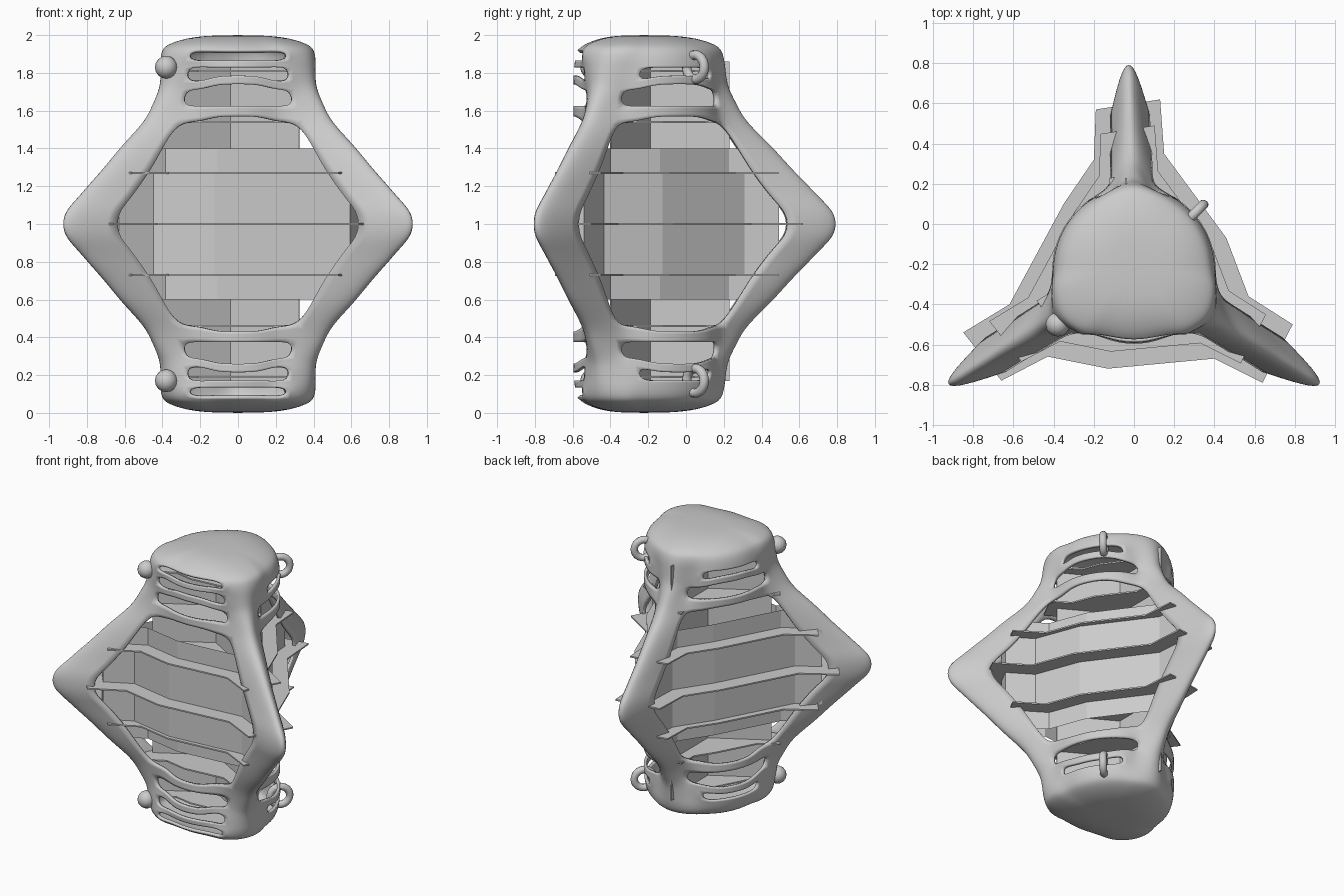
import bpy, bmesh, math
from mathutils import Vector

if "Cube" in bpy.data.objects:
    bpy.data.objects.remove(bpy.data.objects["Cube"])

CX, CY = -0.04, -0.19


def make(name, bm, smooth=False):
    bmesh.ops.recalc_face_normals(bm, faces=bm.faces)
    me = bpy.data.meshes.new(name)
    bm.to_mesh(me)
    bm.free()
    if smooth:
        for p in me.polygons:
            p.use_smooth = True
    ob = bpy.data.objects.new(name, me)
    bpy.context.collection.objects.link(ob)
    return ob


def prism(name, pts, z0, z1, capped=True):
    bm = bmesh.new()
    lo = [bm.verts.new((x, y, z0)) for x, y in pts]
    hi = [bm.verts.new((x, y, z1)) for x, y in pts]
    n = len(pts)
    for i in range(n):
        j = (i + 1) % n
        bm.faces.new((lo[i], lo[j], hi[j], hi[i]))
    if capped:
        bm.faces.new(lo)
        bm.faces.new(hi)
    return make(name, bm)


# Three-pointed floor outline (clockwise)
STAR = [(-.19, .57), (.13, .62), (.15, .35), (.46, -.07), (.57, -.36), (.79, -.5),
        (.64, -.79), (.4, -.67), (-.13, -.72), (-.43, -.66), (-.66, -.78),
        (-.85, -.54), (-.62, -.4), (-.35, .1), (-.2, .32)]


def star(s):
    return [(CX + (x - CX) * s, CY + (y - CY) * s) for x, y in STAR]


def inset(pts, dist):
    """Move every edge of a clockwise outline inwards by dist."""
    out = []
    for i, p in enumerate(pts):
        p = Vector(p)
        d1 = (p - Vector(pts[i - 1])).normalized()
        d2 = (Vector(pts[(i + 1) % len(pts)]) - p).normalized()
        n1, n2 = Vector((d1.y, -d1.x)), Vector((d2.y, -d2.x))
        out.append(p + (n1 + n2) * dist / (1 + n1.dot(n2)))
    return out


# Floor plates, largest at mid height
for k, s in enumerate((1.0, .84, .55, .44)):
    for sgn in ((1,) if k == 0 else (1, -1)):
        z = 1 + sgn * .27 * k
        prism("floor_plate", star(s), z - .005, z + .005)

# Set-back facade walls
prism("facade_middle", inset(star(1), .11), .73, 1.27, False)
for z in (.6, 1.27):
    prism("facade_end", inset(star(.84), .1), z, z + .13, False)

# Three core walls meeting in the middle
for a in (90, 210, 330):
    a = math.radians(a)
    d = Vector((math.cos(a), math.sin(a)))
    n = Vector((-d.y, d.x)) * .004
    c = Vector((CX, CY))
    prism("core_wall", [c + n, c - n, c + d * .42 - n, c + d * .42 + n], .17, 1.86)

# Outer shell, upper half: (z, rib tip radius, rib depth, rib half width, wall radius)
ROWS = [(1.0, 1.12, .30, .10, .42), (1.07, 1.10, .30, .10, .42),
        (1.14, 1.02, .29, .10, .42), (1.21, .95, .28, .10, .42),
        (1.30, .85, .25, .105, .42), (1.42, .735, .21, .105, .42),
        (1.57, .59, .15, .105, .41), (1.625, .54, .13, .105, .41),
        (1.74, .49, .09, .11, .41), (1.785, .475, .075, .12, .41),
        (1.83, .465, .065, .13, .405), (1.865, .46, .06, .14, .40),
        (1.92, .445, .05, .14, .385), (1.95, .41, .04, .13, .35),
        (1.984, .30, .03, .10, .26), (2.0, .15, .01, .05, .14)]
ARMS = [(91.5, .93), (212, 1.0), (328, 1.0)]
BANDS = (6, 8, 10, 12, 13, 14)
MID = 5


def arm_point(arm, u, v):
    a, s = math.radians(arm[0]), arm[1]
    d = Vector((math.cos(a), math.sin(a)))
    return d * u * s + Vector((-d.y, d.x)) * v


bm = bmesh.new()
grid = []
for r, (z, R, T, W, D) in enumerate(ROWS):
    ring = []
    for i, arm in enumerate(ARMS):
        nxt = ARMS[(i + 1) % 3]
        a, b = arm_point(arm, R - T, W), arm_point(nxt, R - T, -W)
        wall = D * (.93 if i == 1 else 1)         # the front is a little flatter
        pts = [arm_point(arm, R, 0), arm_point(arm, R - T * .25, W * .45), a]
        for k in range(1, MID + 1):
            p = a.lerp(b, k / (MID + 1))
            if p.length < wall:
                p = p.normalized() * wall
            pts.append(p)
        pts += [b, arm_point(nxt, R - T * .25, -W * .45)]
        for k, p in enumerate(pts):               # band ends sag towards the ribs
            sag = .03 if 6 <= r <= 9 and not 3 < k < 7 and r != 7 else 0
            ring.append(bm.verts.new((p.x, p.y - .22, z - sag - 1)))
    grid.append(ring)

PER = MID + 5
N = PER * 3
for r in range(len(ROWS) - 1):
    for c in range(N):
        sector, k = divmod(c, PER)
        keep = k < 2 or k >= PER - 2 or r in BANDS
        if r == 11 and sector != 1:               # only the front has a slot under the cap
            keep = True
        if r in (9, 10, 11) and sector != 1 and k in (2, PER - 3):
            keep = True
        if keep:
            d = (c + 1) % N
            bm.faces.new((grid[r][c], grid[r][d], grid[r + 1][d], grid[r + 1][c]))
bm.faces.new(grid[-1])
bmesh.ops.delete(bm, geom=[v for v in bm.verts if not v.link_faces], context='VERTS')
shell = make("ribbed_shell", bm, True)
shell.location.z = 1
m = shell.modifiers.new("mirror", 'MIRROR')
m.use_axis = (False, False, True)
m = shell.modifiers.new("smooth", 'SUBSURF')
m.levels = m.render_levels = 2
m = shell.modifiers.new("thickness", 'SOLIDIFY')
m.thickness = .02
m.offset = -1

# Small loops and knobs near both caps
for z in (.17, 1.83):
    bpy.ops.mesh.primitive_torus_add(major_radius=.065, minor_radius=.025,
                                     major_segments=24, minor_segments=10,
                                     location=(.30, .05, z),
                                     rotation=(math.pi / 2, 0, math.pi / 4))
    bpy.context.object.name = "cap_loop"
    bpy.ops.object.shade_smooth()
    bpy.ops.mesh.primitive_uv_sphere_add(segments=16, ring_count=8, radius=.06,
                                         location=(-.38, -.5, z))
    bpy.context.object.name = "cap_knob"
    bpy.ops.object.shade_smooth()
